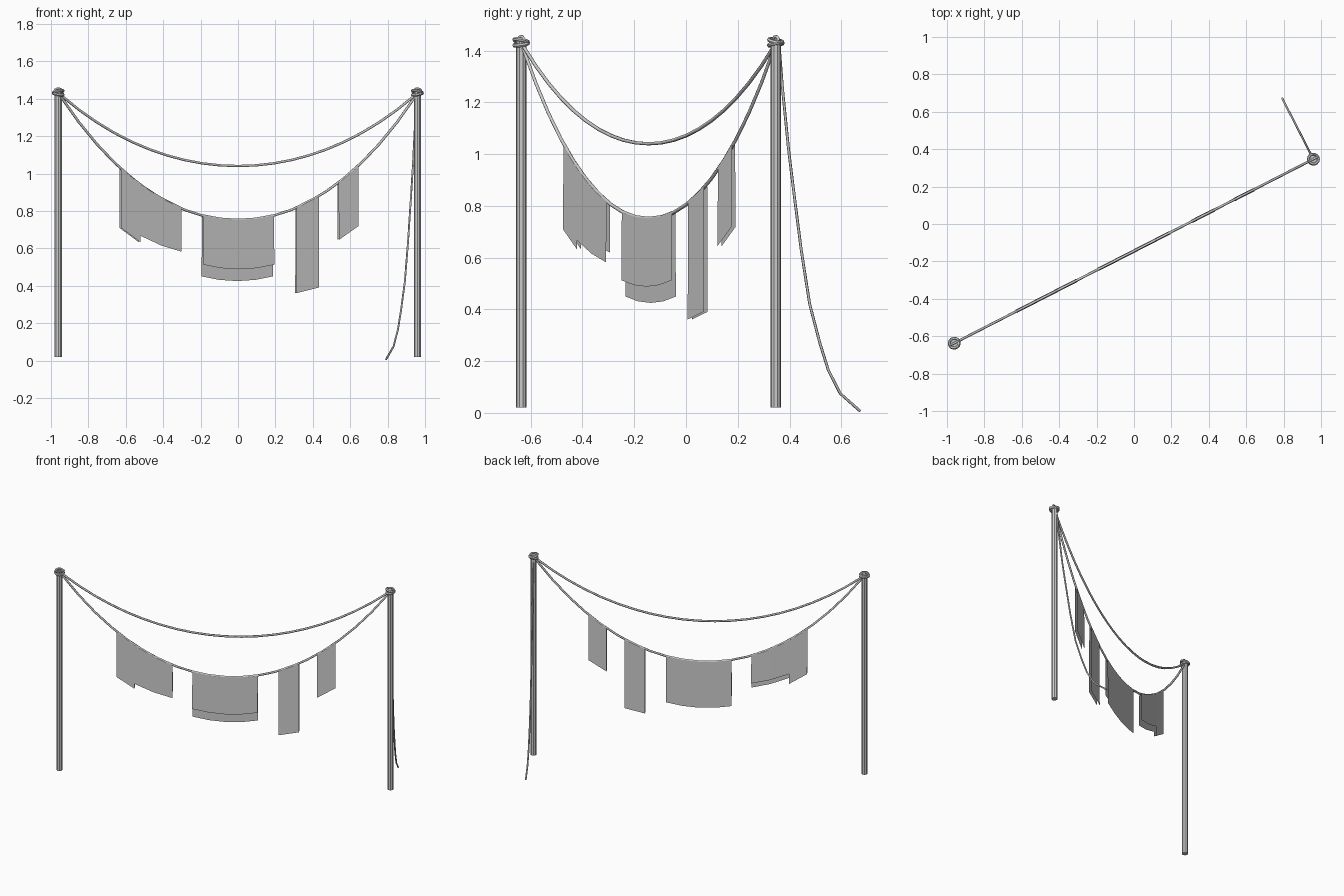
import bpy, math
from mathutils import Vector

if "Cube" in bpy.data.objects:
    bpy.data.objects.remove(bpy.data.objects["Cube"])

A = Vector((-0.961, -0.637, 0))
B = Vector((0.959, 0.347, 0))
D = (B - A).normalized()
N = Vector((-D.y, D.x, 0))          # points to the back of the line
TOP = 1.43


def rope_z(x, low):
    # catenary height at x, hanging from both post tops
    return low + (TOP - low) * (math.cosh(x / 0.96) - 1) / (math.cosh(1) - 1)


def on_line(x, z):
    p = A.lerp(B, (x + 0.961) / 1.92)
    return Vector((p.x, p.y, z))


def tube(name, pts, r, cyclic=False):
    cu = bpy.data.curves.new(name, 'CURVE')
    cu.dimensions = '3D'
    cu.bevel_depth = r
    cu.bevel_resolution = 1
    cu.use_fill_caps = True
    sp = cu.splines.new('POLY')
    sp.points.add(len(pts) - 1)
    for q, p in zip(sp.points, pts):
        q.co = (*p, 1)
    sp.use_cyclic_u = cyclic
    ob = bpy.data.objects.new(name, cu)
    bpy.context.collection.objects.link(ob)
    bpy.ops.object.select_all(action='DESELECT')
    ob.select_set(True)
    bpy.context.view_layer.objects.active = ob
    bpy.ops.object.convert(target='MESH')
    return ob


def cloth(name, x0, x1, front, back, seg):
    # sheet folded over the lower rope; front/back = (drop at x0, drop at x1)
    verts, faces = [], []
    for i in range(seg + 1):
        t = i / seg
        x = x0 + (x1 - x0) * t
        z = rope_z(x, 0.75)
        f = front[0] + (front[1] - front[0]) * t
        b = back[0] + (back[1] - back[0]) * t
        for off, dz in ((-0.009, -f), (-0.007, 0), (0, 0.008), (0.007, 0), (0.009, -b)):
            verts.append(on_line(x, z + dz) + N * off)
    for i in range(seg):
        for j in range(4):
            a = i * 5 + j
            faces.append((a, a + 5, a + 6, a + 1))
    me = bpy.data.meshes.new(name)
    me.from_pydata(verts, [], faces)
    bpy.context.collection.objects.link(bpy.data.objects.new(name, me))


# posts with rope lashings at the top
for side, P, s in (("left", A, 1), ("right", B, -1)):
    bpy.ops.mesh.primitive_cylinder_add(vertices=10, radius=0.02, depth=1.425,
                                        location=(P.x, P.y, 0.02 + 1.425 / 2))
    bpy.context.object.name = side + "_post"
    for k, (z, tilt) in enumerate(((1.425, 0.15), (1.437, -0.2))):
        bpy.ops.mesh.primitive_torus_add(major_segments=14, minor_segments=6,
                                         major_radius=0.027, minor_radius=0.008,
                                         location=(P.x, P.y, z),
                                         rotation=(tilt, tilt * s, 0))
        bpy.context.object.name = f"{side}_lashing_{k + 1}"
    # small crossing strand over the post top
    arc = [Vector((P.x, P.y, 1.437)) + D * (0.024 * math.cos(a)) + Vector((0, 0, 0.018 * math.sin(a)))
           for a in [math.pi * i / 6 for i in range(7)]]
    tube(side + "_top_strand", arc, 0.006)

# two sagging ropes
xs = [-0.945 + 1.89 * i / 20 for i in range(21)]
for name, low in (("upper_rope", 1.04), ("lower_rope", 0.75)):
    tube(name, [on_line(x, rope_z(x, low)) for x in xs], 0.007)

# slack guy rope reaching the ground behind the right post
guy = [(0.04, 1.42), (0.08, 1.25), (0.15, 1.02), (0.21, 0.86), (0.30, 0.63),
       (0.40, 0.42), (0.52, 0.27), (0.62, 0.165), (0.76, 0.075), (0.995, 0.007)]
tube("guy_rope", [Vector((B.x, B.y, z)) + N * (0.368 * t) for t, z in guy], 0.0055)

# hanging cloths
cloth("cloth_far_left", -0.63, -0.525, (0.32, 0.31), (0.32, 0.31), 1)
cloth("cloth_left", -0.525, -0.305, (0.275, 0.232), (0.24, 0.195), 2)
cloth("cloth_middle", -0.19, 0.19, (0.262, 0.262), (0.325, 0.325), 4)
cloth("cloth_right", 0.31, 0.43, (0.455, 0.487), (0.455, 0.487), 1)
cloth("cloth_far_right", 0.535, 0.64, (0.305, 0.32), (0.305, 0.32), 1)
